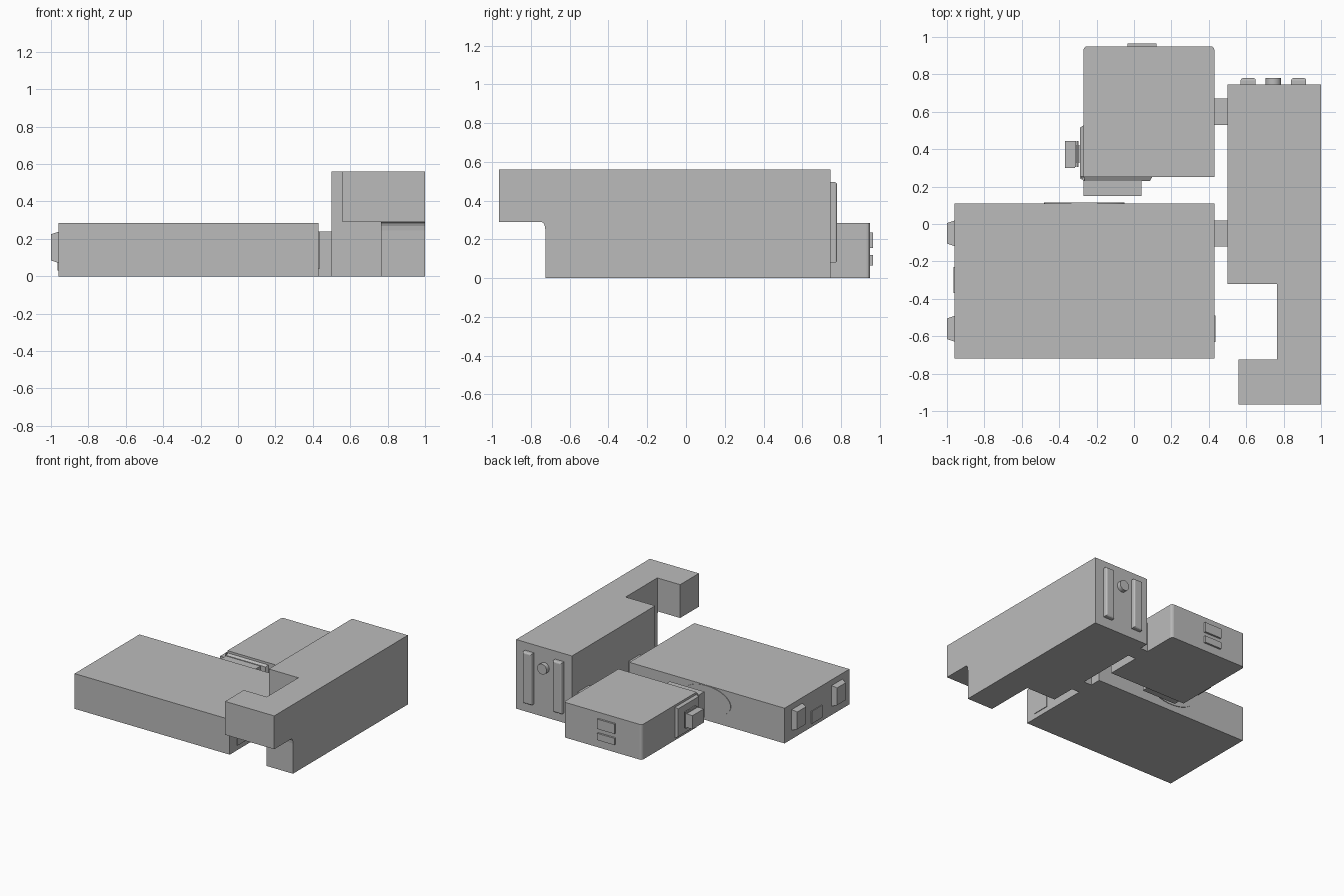
import bpy, bmesh, math

if "Cube" in bpy.data.objects:
    bpy.data.objects.remove(bpy.data.objects["Cube"])

grey = bpy.data.materials.new("light grey")
grey.diffuse_color = (0.5, 0.5, 0.5, 1)
grey.use_nodes = True
grey.node_tree.nodes["Principled BSDF"].inputs["Base Color"].default_value = grey.diffuse_color


def finish(name, bm):
    bmesh.ops.recalc_face_normals(bm, faces=bm.faces[:])
    me = bpy.data.meshes.new(name)
    bm.to_mesh(me)
    bm.free()
    me.materials.append(grey)
    ob = bpy.data.objects.new(name, me)
    bpy.context.collection.objects.link(ob)
    return ob


def box(name, x, y, z, bevel=0, pick=None, taper=None):
    """Box from ranges; pick selects edges to bevel; taper=(axis, side, inset) shrinks one end."""
    bm = bmesh.new()
    bmesh.ops.create_cube(bm, size=1)
    rng = (x, y, z)
    for v in bm.verts:
        sides = [c > 0 for c in v.co]
        for a in range(3):
            v.co[a] = rng[a][1] if sides[a] else rng[a][0]
        if taper and sides[taper[0]] == taper[1]:
            for a in range(3):
                if a != taper[0]:
                    v.co[a] += -taper[2] if sides[a] else taper[2]
    if bevel:
        edges = [e for e in bm.edges if pick(e)]
        bmesh.ops.bevel(bm, geom=edges, offset=bevel, segments=3, profile=0.5, affect='EDGES')
    return finish(name, bm)


def prism(name, pts, axis, a, b):
    """Extrude a 2D profile along an axis (0 = x, 1 = y) from a to b."""
    bm = bmesh.new()
    ends = []
    for t in (a, b):
        ends.append([bm.verts.new((t, u, w) if axis == 0 else (u, t, w)) for u, w in pts])
    n = len(pts)
    for ring in ends:
        bm.faces.new(ring)
    for i in range(n):
        j = (i + 1) % n
        bm.faces.new((ends[0][i], ends[0][j], ends[1][j], ends[1][i]))
    return finish(name, bm)


def oval(cx, cz, rx, rz, n):
    return [(cx + rx * math.cos(2 * math.pi * i / n), cz + rz * math.sin(2 * math.pi * i / n))
            for i in range(n)]


def vertical(e):
    return abs(e.verts[0].co.z - e.verts[1].co.z) > 0.1


# tall body
box("tall_body", (0.5, 1), (-0.32, 0.745), (0, 0.56))

# leg with overhanging arm, small fillet under the arm
fillet = [(-0.745 + 0.02 * math.sin(t), 0.245 + 0.045 * math.cos(t))
          for t in (0, math.pi / 6, math.pi / 3, math.pi / 2)]
prism("leg_and_arm", [(-0.32, 0), (-0.32, 0.56), (-0.965, 0.56), (-0.965, 0.29)]
      + fillet + [(-0.725, 0)], 0, 0.765, 1)
box("arm_hook", (0.56, 0.765), (-0.965, -0.725), (0.29, 0.56))

# rails and knob on the back of the tall body
for i, x in enumerate((0.61, 0.88)):
    box(f"back_rail_{i}", (x - 0.04, x + 0.04), (0.74, 0.78), (0.08, 0.495), 0.012,
        lambda e: all(v.co.y > 0.77 for v in e.verts))
knob = prism("back_knob", oval(0.745, 0.40, 0.042, 0.042, 24), 1, 0.74, 0.78)

# wide low body and its side ports
box("wide_body", (-0.96, 0.43), (-0.72, 0.11), (0, 0.285))
for i, y in enumerate((-0.05, -0.56)):
    box(f"left_port_{i}", (-1, -0.955), (y - 0.07, y + 0.07), (0.07, 0.24),
        taper=(0, False, 0.015))
box("left_plate", (-0.966, -0.955), (-0.37, -0.23), (0.03, 0.13))
box("right_plate", (0.425, 0.436), (-0.63, -0.49), (0.04, 0.24))
disc = prism("back_disc", oval(-0.265, 0.167, 0.215, 0.116, 40), 1, 0.105, 0.115)

# small square body with rounded back corners
box("square_body", (-0.27, 0.43), (0.25, 0.95), (0, 0.285), 0.02,
    lambda e: vertical(e) and e.verts[0].co.y > 0.9)
for i, z in enumerate(((0.155, 0.235), (0.065, 0.12))):
    box(f"back_plate_{i}", (-0.035, 0.12), (0.945, 0.965), z)

# bracket wrapping the corner of the square body
box("bracket_front", (-0.285, 0.10), (0.23, 0.255), (0.015, 0.27), taper=(1, False, 0.015))
box("bracket_side", (-0.29, -0.265), (0.23, 0.53), (0.015, 0.27), taper=(0, False, 0.015))
box("front_block", (-0.27, 0.04), (0.15, 0.24), (0.04, 0.25))

# ribbed knob on the bracket
box("side_stem", (-0.32, -0.28), (0.33, 0.42), (0.10, 0.18))
for i, x in enumerate((-0.312, -0.30)):
    box(f"stem_rib_{i}", (x - 0.004, x + 0.004), (0.305, 0.445), (0.075, 0.205))
box("side_knob", (-0.37, -0.316), (0.30, 0.445), (0.085, 0.195))

# connectors between the tall body and the low bodies
for i, y in enumerate((-0.05, 0.60)):
    box(f"connector_{i}", (0.425, 0.505), (y - 0.07, y + 0.07), (0, 0.24))

# smooth the round parts
for ob in (knob, disc):
    bpy.ops.object.select_all(action='DESELECT')
    ob.select_set(True)
    bpy.context.view_layer.objects.active = ob
    bpy.ops.object.shade_smooth_by_angle(angle=math.radians(30))
